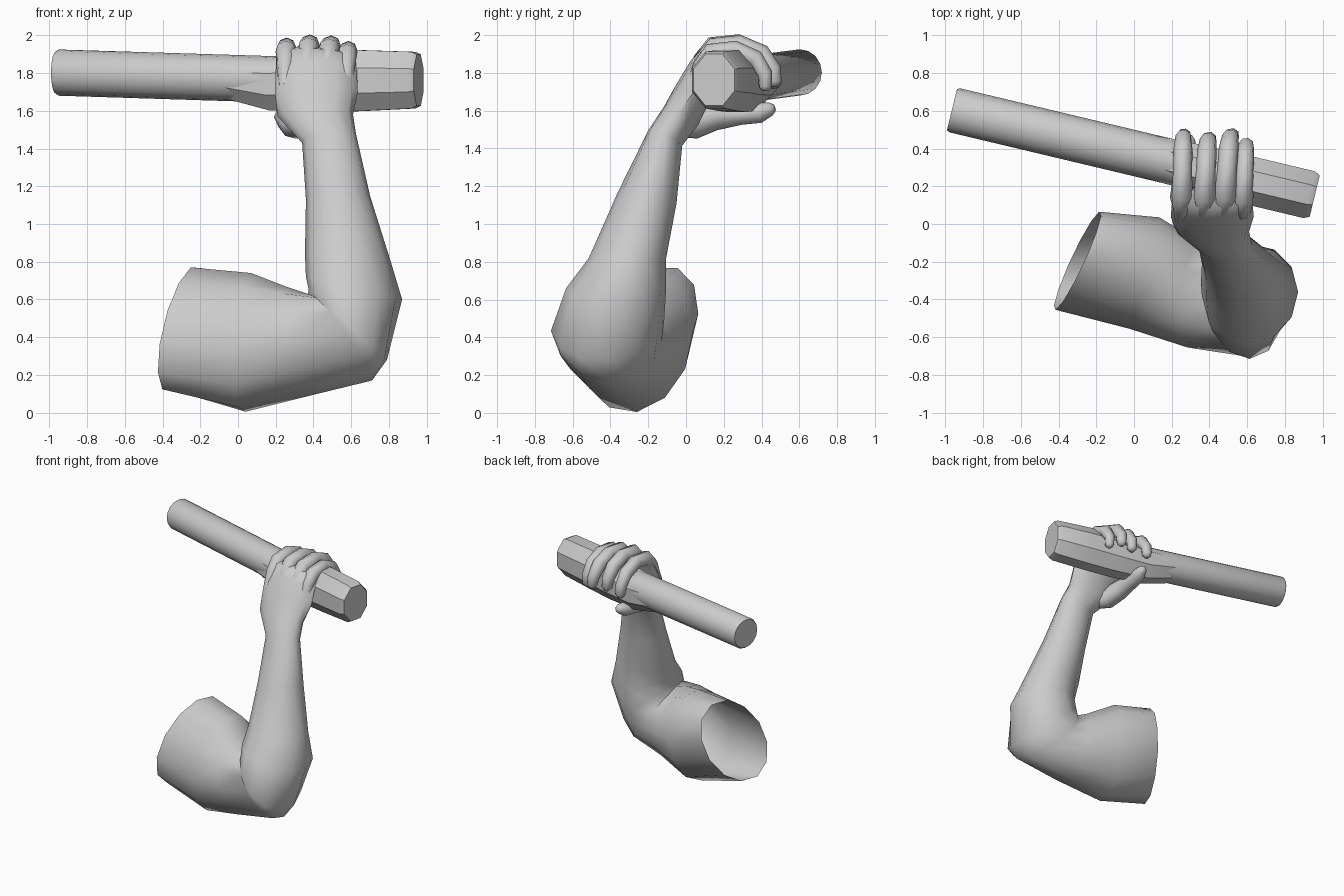
import bpy, bmesh, math
from mathutils import Vector


def loft(name, rings, sides, cap_start=True, cap_end=True, angle=40, phase=0.0):
    """Skin elliptical rings given as (centre, half axis u, half axis v)."""
    bm = bmesh.new()
    loops = []
    turns = [2 * math.pi * (i + phase) / sides for i in range(sides)]
    for c, u, v in rings:
        c, u, v = Vector(c), Vector(u), Vector(v)
        loops.append([bm.verts.new(c + u * math.cos(t) + v * math.sin(t))
                      for t in turns])
    for a, b in zip(loops, loops[1:]):
        for i in range(sides):
            j = (i + 1) % sides
            bm.faces.new((a[i], a[j], b[j], b[i]))
    if cap_start:
        bm.faces.new(loops[0][::-1])
    if cap_end:
        bm.faces.new(loops[-1])
    bmesh.ops.recalc_face_normals(bm, faces=bm.faces)
    mesh = bpy.data.meshes.new(name)
    bm.to_mesh(mesh)
    bm.free()
    ob = bpy.data.objects.new(name, mesh)
    bpy.context.collection.objects.link(ob)
    bpy.ops.object.select_all(action='DESELECT')
    ob.select_set(True)
    bpy.context.view_layer.objects.active = ob
    bpy.ops.object.shade_smooth_by_angle(angle=math.radians(angle))
    return ob


def span(a, b, v):
    """Ring from its inner point a, outer point b and half depth v."""
    a, b = Vector(a), Vector(b)
    return ((a + b) / 2, (a - b) / 2, v)


def digit(name, path, radii, side):
    """Finger-like tube along a path, oriented by a sideways vector."""
    pts = [Vector(p) for p in path]
    s = Vector(side).normalized()
    rings = []
    for i, (p, r) in enumerate(zip(pts, radii)):
        t = (pts[min(i + 1, len(pts) - 1)] - pts[max(i - 1, 0)]).normalized()
        n = t.cross(s).normalized()
        rings.append((p, n.cross(t) * r, n * r))
    tip = (pts[-1] - pts[-2]).normalized() * radii[-1] * 0.6
    c, u, v = rings[-1]
    rings.append((c + tip, u * 0.5, v * 0.5))
    return loft(name, rings, 8, angle=60)


# Arm: open upper arm, bent elbow and forearm, running on into the palm
loft("arm_and_palm", [
    span((-0.25, -0.17, 0.77), (-0.35, -0.22, 0.12), (0.115, 0.26, 0.08)),
    span((0.07, -0.26, 0.74), (0.04, -0.26, 0.005), (0.08, 0.295, 0.05)),
    span((0.25, -0.38, 0.67), (0.38, -0.37, 0.09), (0.03, 0.28, 0.00)),
    span((0.37, -0.41, 0.63), (0.71, -0.42, 0.17), (-0.04, 0.285, -0.02)),
    span((0.375, -0.42, 0.65), (0.79, -0.41, 0.28), (-0.03, 0.30, 0.03)),
    span((0.36, -0.38, 0.72), (0.87, -0.36, 0.60), (0.00, 0.265, 0.00)),
    span((0.355, -0.31, 0.84), (0.81, -0.31, 0.80), (0.00, 0.205, 0.00)),
    span((0.36, -0.21, 1.13), (0.70, -0.20, 1.15), (0.00, 0.155, -0.03)),
    span((0.34, -0.11, 1.43), (0.625, -0.11, 1.48), (0.00, 0.09, -0.04)),
    span((0.21, -0.01, 1.57), (0.61, -0.04, 1.58), (0.00, 0.09, -0.05)),
    span((0.195, 0.04, 1.70), (0.635, 0.04, 1.70), (0.00, 0.085, -0.05)),
    span((0.20, 0.10, 1.82), (0.63, 0.09, 1.81), (0.00, 0.07, -0.05)),
    span((0.205, 0.14, 1.89), (0.625, 0.13, 1.87), (0.00, 0.055, -0.05)),
    span((0.22, 0.19, 1.915), (0.61, 0.18, 1.895), (0.00, 0.01, -0.035)),
], 12, cap_start=False, angle=55)

# Fingers curling over the bar: base x, tip x, y offset, z offset, thickness
fingers = {
    "index_finger": (0.25, 0.265, 0.03, -0.01, 0.053),
    "middle_finger": (0.36, 0.40, 0.01, 0.005, 0.055),
    "ring_finger": (0.465, 0.52, 0.03, 0.0, 0.055),
    "little_finger": (0.57, 0.60, -0.02, -0.025, 0.05),
}
curl = [(0.03, 1.74), (0.085, 1.86), (0.14, 1.93), (0.27, 1.948),
        (0.38, 1.90), (0.435, 1.82), (0.44, 1.75)]
scale = [0.7, 0.95, 1.05, 0.95, 0.95, 0.82, 0.7]
for name, (x0, x1, dy, dz, r) in fingers.items():
    path = [(x0 + (x1 - x0) * i / 6, y + dy * i / 6, z + dz)
            for i, (y, z) in enumerate(curl)]
    digit(name, path, [r * s for s in scale], (0.97, -0.24, 0))

# Thumb under the bar
digit("thumb", [(0.36, -0.06, 1.52), (0.30, 0.04, 1.53), (0.265, 0.15, 1.57),
                (0.265, 0.29, 1.58), (0.28, 0.39, 1.59), (0.29, 0.45, 1.61)],
      [0.06, 0.08, 0.075, 0.055, 0.055, 0.035], (0.97, -0.15, 0))


# Bar sections from stations of x, bottom z, top z, half width
def bar(name, stations, sides, phase):
    loft(name, [((x, 0.605 - 0.238 * (x + 0.96), (lo + hi) / 2),
                 (0.236 * w, 0.972 * w, 0), (0, 0, (hi - lo) / 2))
                for x, lo, hi, w in stations], sides, angle=35, phase=phase)


bar("bar", [(-0.965, 1.69, 1.915, 0.112), (-0.95, 1.68, 1.925, 0.12),
            (0.25, 1.642, 1.888, 0.12)], 16, 0)
bar("handle", [(-0.07, 1.66, 1.88, 0.115), (0.18, 1.59, 1.89, 0.13),
               (0.45, 1.58, 1.92, 0.138), (0.65, 1.585, 1.935, 0.138),
               (0.93, 1.60, 1.925, 0.138), (0.958, 1.615, 1.91, 0.122)],
    8, 0.5)
